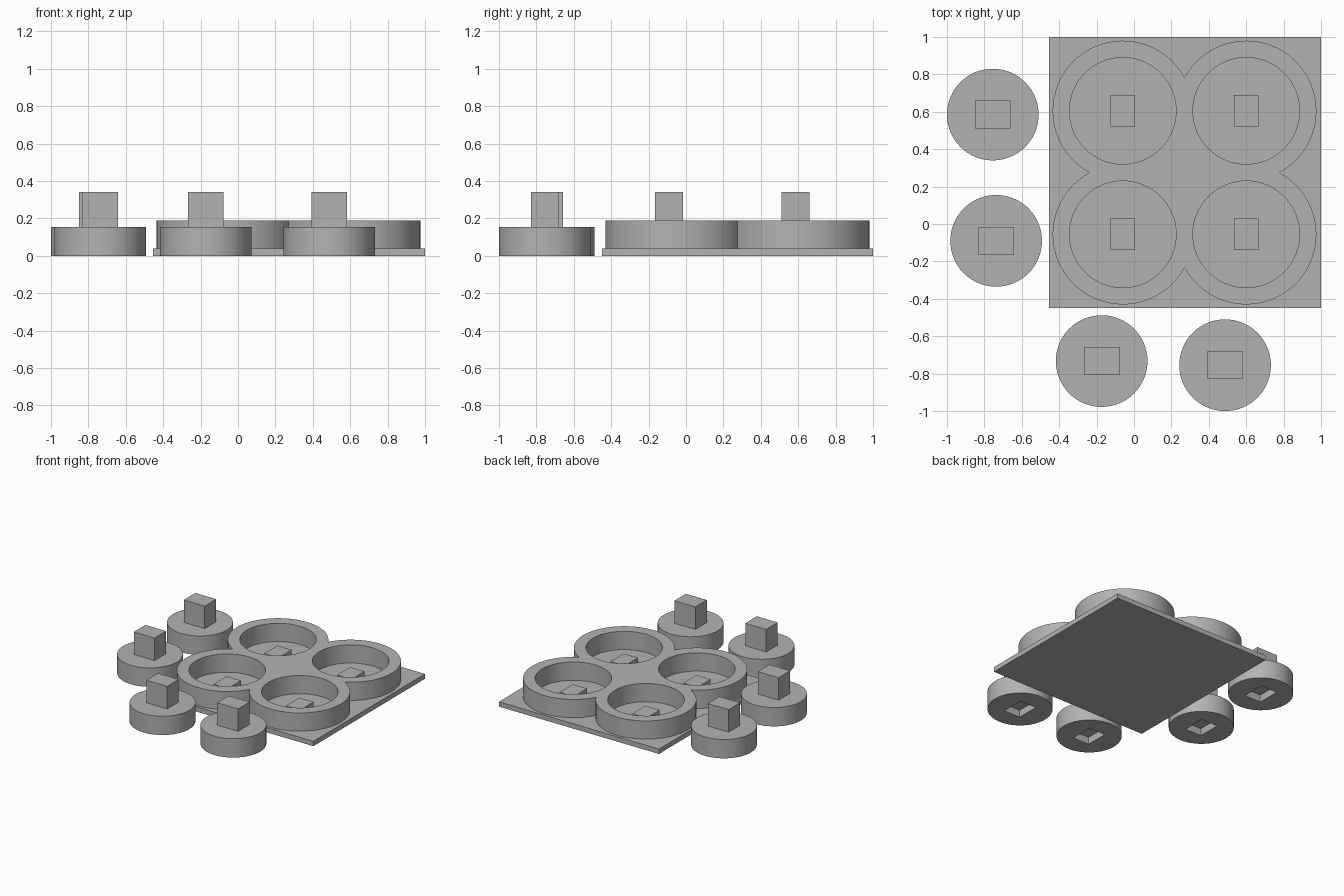
import bpy, bmesh
from math import cos, sin, acos, pi, radians

if "Cube" in bpy.data.objects:
    bpy.data.objects.remove(bpy.data.objects["Cube"])

grey = bpy.data.materials.new("plain grey")
grey.use_nodes = True
grey.diffuse_color = (0.45, 0.45, 0.45, 1)
grey.node_tree.nodes["Principled BSDF"].inputs["Base Color"].default_value = (0.45, 0.45, 0.45, 1)


def activate(obj):
    bpy.ops.object.select_all(action='DESELECT')
    obj.select_set(True)
    bpy.context.view_layer.objects.active = obj


def arc(cx, cy, r, start, end, steps):
    """Points along an arc, end point left out."""
    return [(cx + r * cos(start + (end - start) * i / steps),
             cy + r * sin(start + (end - start) * i / steps)) for i in range(steps)]


def extrude_outline(name, loops, z0, z1):
    """Solid with holes from flat closed outlines."""
    curve = bpy.data.curves.new(name, 'CURVE')
    curve.dimensions = '2D'
    curve.fill_mode = 'BOTH'
    curve.extrude = (z1 - z0) / 2
    for loop in loops:
        spline = curve.splines.new('POLY')
        spline.points.add(len(loop) - 1)
        for point, (x, y) in zip(spline.points, loop):
            point.co = (x, y, 0, 1)
        spline.use_cyclic_u = True
    obj = bpy.data.objects.new(name, curve)
    bpy.context.collection.objects.link(obj)
    obj.location.z = (z0 + z1) / 2
    activate(obj)
    bpy.ops.object.convert(target='MESH')
    obj = bpy.context.object
    bm = bmesh.new()
    bm.from_mesh(obj.data)
    bmesh.ops.remove_doubles(bm, verts=bm.verts, dist=0.0001)
    bmesh.ops.recalc_face_normals(bm, faces=bm.faces)
    bm.to_mesh(obj.data)
    bm.free()
    obj.data.materials.clear()
    obj.data.materials.append(grey)
    bpy.ops.object.shade_smooth_by_angle(angle=radians(30))
    return obj


def box(name, x, y, w, d, z0, z1):
    bpy.ops.mesh.primitive_cube_add(size=1, location=(x, y, (z0 + z1) / 2))
    obj = bpy.context.object
    obj.name = name
    obj.scale = (w, d, z1 - z0)
    bpy.ops.object.transform_apply(location=False, rotation=False, scale=True)
    obj.data.materials.append(grey)
    return obj


# Base plate
MID_X, MID_Y, HALF = 0.27, 0.275, 0.33
box("base_plate", 0.273, 0.275, 1.454, 1.45, 0, 0.04)

# Four-lobed housing with a round well in each lobe, and a peg in each well
OUTER, WELL = 0.375, 0.285
cusp = acos(HALF / OUTER)
outline, wells = [], []
for k, (sx, sy) in enumerate([(1, 1), (-1, 1), (-1, -1), (1, -1)]):
    cx, cy = MID_X + sx * HALF, MID_Y + sy * HALF
    turn = k * pi / 2
    outline += arc(cx, cy, OUTER, turn - pi / 2 + cusp, turn + pi - cusp, 48)
    wells.append(arc(cx, cy, WELL, 0, 2 * pi, 64))
    box(f"well_peg_{k + 1}", cx, cy, 0.13, 0.17, 0.035, 0.09)
extrude_outline("well_housing", [outline] + wells, 0.04, 0.19)

# Loose round knobs: square grip on top, socket underneath
for k, (x, y) in enumerate([(-0.755, 0.585), (-0.737, -0.09),
                            (-0.173, -0.733), (0.487, -0.755)]):
    disc = extrude_outline(f"knob_disc_{k + 1}", [arc(x, y, 0.245, 0, 2 * pi, 64)], 0, 0.155)
    cutter = box("socket_cutter", x, y, 0.15, 0.19, -0.1, 0.06)
    cutter.hide_render = True
    activate(disc)
    cut = disc.modifiers.new("socket", 'BOOLEAN')
    cut.operation = 'DIFFERENCE'
    cut.solver = 'EXACT'
    cut.object = cutter
    bpy.ops.object.modifier_apply(modifier=cut.name)
    bpy.data.objects.remove(cutter)
    box(f"knob_grip_{k + 1}", x, y, 0.19, 0.15, 0.15, 0.34)
